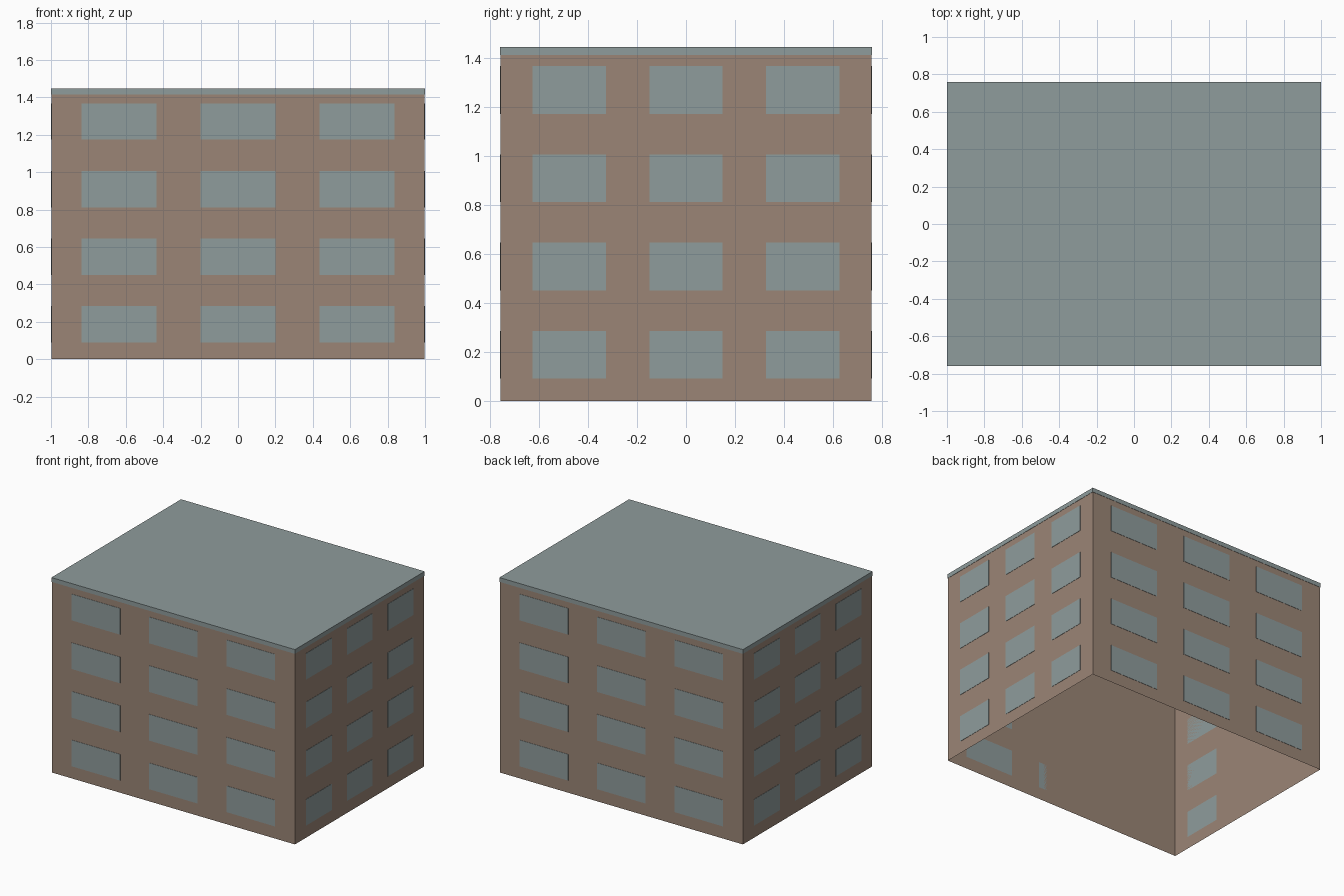
import bpy
import bmesh
from mathutils import Matrix, Vector

old = bpy.data.objects.get("Cube")
if old:
    bpy.data.objects.remove(old, do_unlink=True)

HALF_X, HALF_Y = 0.998, 0.758
WALL_TOP, ROOF_TOP = 1.415, 1.447
PLATE = 0.004


def material(name, color):
    mat = bpy.data.materials.new(name)
    mat.use_nodes = True
    mat.diffuse_color = (*color, 1)
    bsdf = mat.node_tree.nodes["Principled BSDF"]
    bsdf.inputs["Base Color"].default_value = (*color, 1)
    bsdf.inputs["Roughness"].default_value = 0.8
    return mat


brown = material("brown wall", (0.328, 0.235, 0.181))
grey = material("blue grey", (0.275, 0.333, 0.333))


def box(name, center, size, mat, open_ends=False):
    bm = bmesh.new()
    bmesh.ops.create_cube(bm, size=1, matrix=Matrix.Translation(center) @ Matrix.Diagonal((*size, 1)))
    if open_ends:
        bm.normal_update()
        ends = [f for f in bm.faces if abs(f.normal.z) > 0.5]
        bmesh.ops.delete(bm, geom=ends, context='FACES_ONLY')
    mesh = bpy.data.meshes.new(name)
    bm.to_mesh(mesh)
    bm.free()
    mesh.materials.append(mat)
    obj = bpy.data.objects.new(name, mesh)
    bpy.context.collection.objects.link(obj)
    return obj


# Hollow walls, open underneath, closed by a flush roof slab
box("walls", Vector((0, 0, WALL_TOP / 2)), (2 * HALF_X, 2 * HALF_Y, WALL_TOP), brown, True)
box("roof", Vector((0, 0, (WALL_TOP + ROOF_TOP) / 2)),
    (2 * HALF_X + PLATE, 2 * HALF_Y + PLATE, ROOF_TOP - WALL_TOP), grey)

# Four floors of three windows on every side, as thin plates on the walls
for floor in range(4):
    z = 0.188 + 0.361 * floor
    for col in (-1, 0, 1):
        for side, label in ((-1, "front"), (1, "back")):
            box(f"{label}_window", Vector((0.636 * col, side * (HALF_Y + PLATE / 4), z)),
                (0.4, PLATE / 2, 0.195), grey)
        for side, label in ((-1, "right"), (1, "left")):
            box(f"{label}_window", Vector((side * (HALF_X + PLATE / 4), 0.478 * col, z)),
                (PLATE / 2, 0.3, 0.195), grey)
